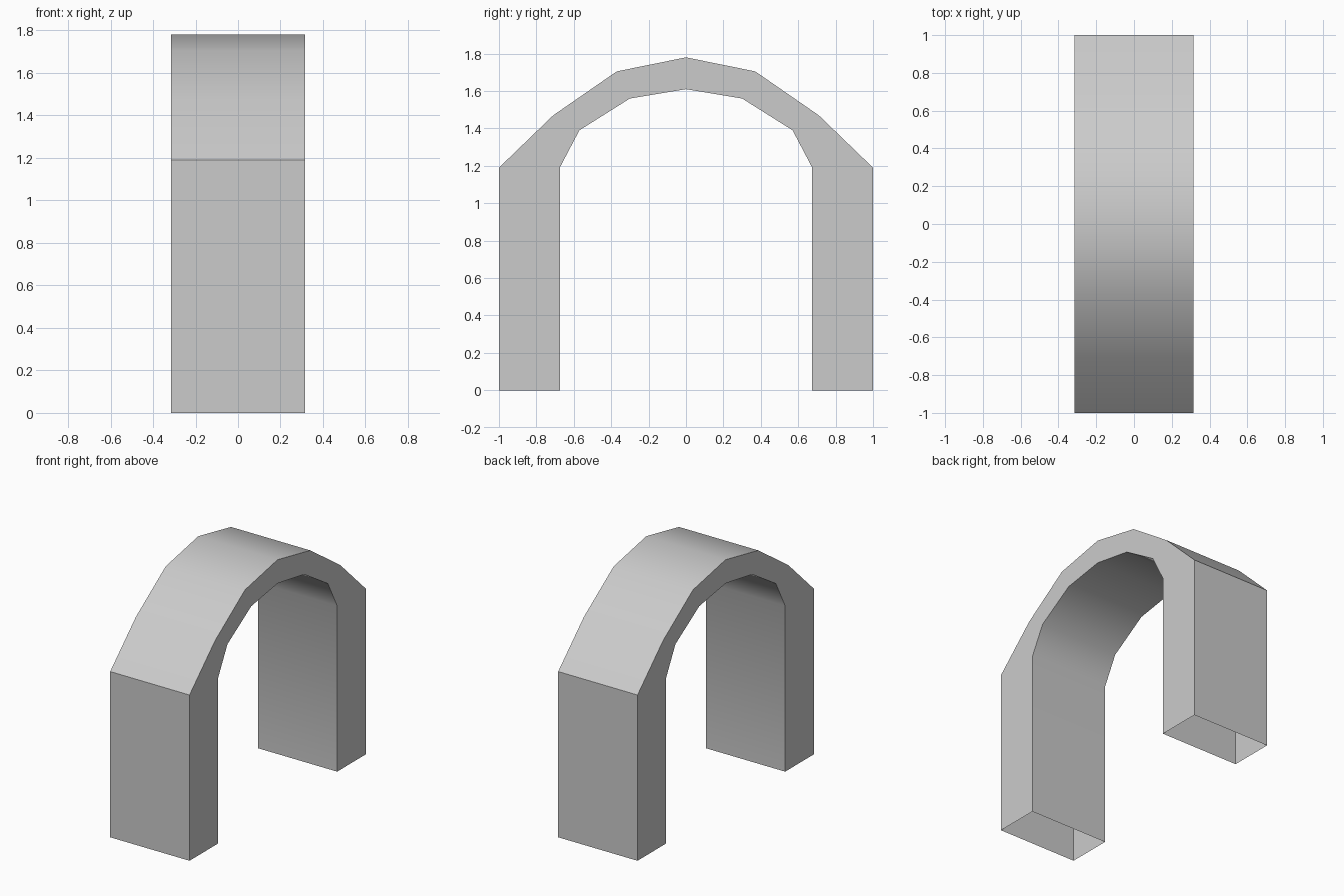
import bpy, bmesh, math

# Remove the default object
cube = bpy.data.objects.get("Cube")
if cube:
    bpy.data.objects.remove(cube, do_unlink=True)

HALF_WIDTH = 0.315

# Half profiles (y, z) from the foot up to the crown, mirrored across y
outer_half = [(1.0, 0), (1.0, 1.19), (0.71, 1.47), (0.37, 1.705), (0, 1.78)]
inner_half = [(0.675, 0), (0.675, 1.19), (0.57, 1.39), (0.3, 1.56), (0, 1.61)]


def mirrored(half):
    return half + [(-y, z) for y, z in reversed(half[:-1])]


outer, inner = mirrored(outer_half), mirrored(inner_half)

# Material
stone = bpy.data.materials.new("grey_stone")
stone.use_nodes = True
colour = (0.6, 0.6, 0.6, 1)
stone.diffuse_color = colour
stone.node_tree.nodes["Principled BSDF"].inputs["Base Color"].default_value = colour

# Arch shell: four strips joining the profiles, with open feet
bm = bmesh.new()


def row(profile, x):
    return [bm.verts.new((x, y, z)) for y, z in profile]


rows = [row(outer, HALF_WIDTH), row(outer, -HALF_WIDTH),
        row(inner, -HALF_WIDTH), row(inner, HALF_WIDTH)]
for k, a in enumerate(rows):
    b = rows[(k + 1) % len(rows)]
    for i in range(len(a) - 1):
        bm.faces.new((a[i], a[i + 1], b[i + 1], b[i]))
bmesh.ops.recalc_face_normals(bm, faces=bm.faces)

# Make sure the crown faces upward
crown = max(bm.faces, key=lambda f: f.calc_center_median().z + f.normal.z ** 2)
if crown.normal.z < 0:
    bmesh.ops.reverse_faces(bm, faces=bm.faces)

mesh = bpy.data.meshes.new("arch")
bm.to_mesh(mesh)
bm.free()
mesh.materials.append(stone)
arch = bpy.data.objects.new("arch", mesh)
bpy.context.collection.objects.link(arch)

# Smooth curve with sharp shoulders and side edges
bpy.ops.object.select_all(action='DESELECT')
arch.select_set(True)
bpy.context.view_layer.objects.active = arch
bpy.ops.object.shade_smooth_by_angle(angle=math.radians(40))
